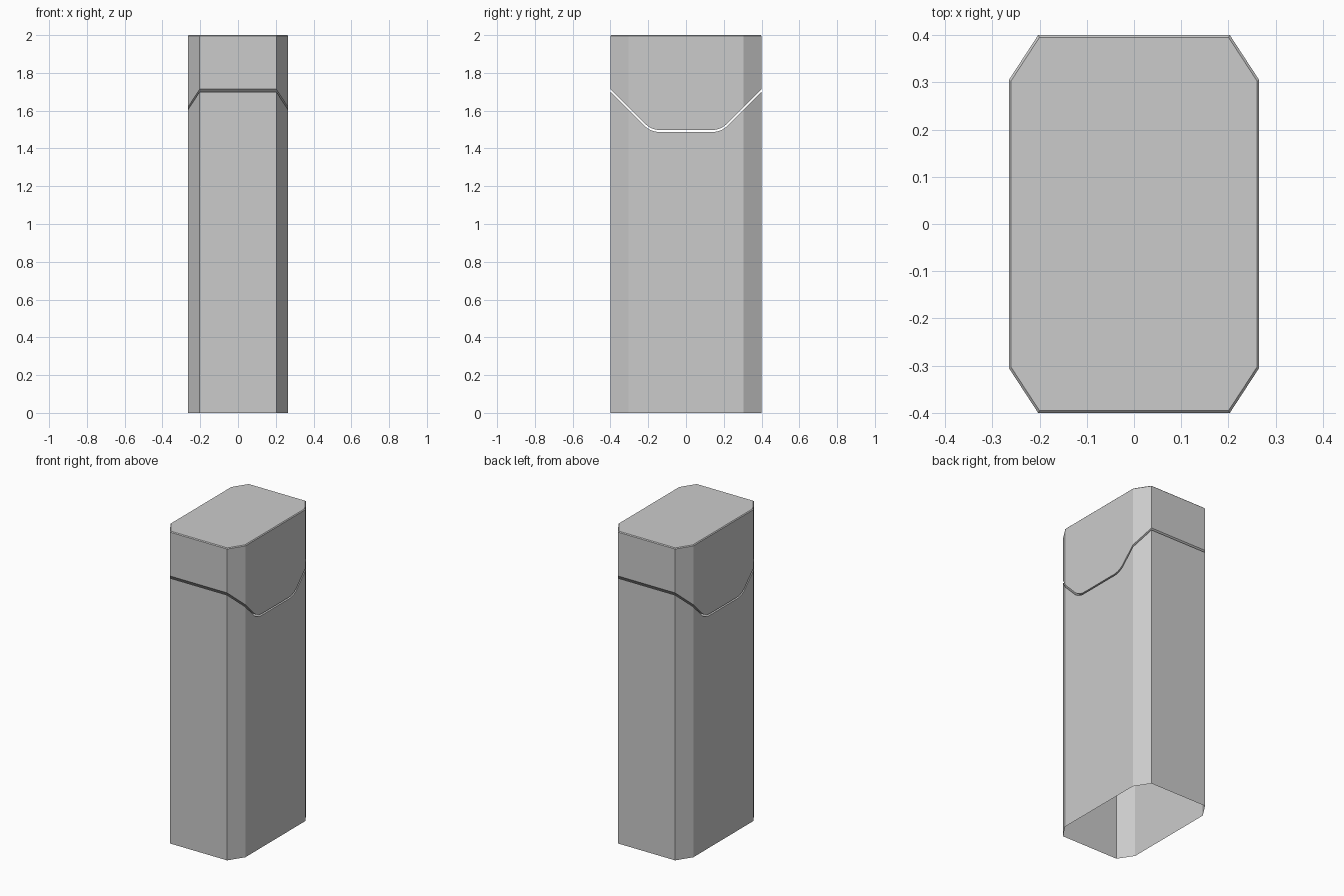
import bpy, bmesh

if "Cube" in bpy.data.objects:
    bpy.data.objects.remove(bpy.data.objects["Cube"])

HALF_Y, SIDE_Y = 0.4, 0.305      # ends of the box, ends of its broad sides
END_W, SIDE_W = 0.203, 0.265     # half widths at the ends and broad sides


def seam(z_end, z_flat, steps=6):
    """Seam curve (y, z): 45 degree slopes rounded into a flat middle."""
    kink = HALF_Y - (z_end - z_flat)
    a, b, c = (kink + 0.035, z_flat + 0.035), (kink, z_flat), (kink - 0.05, z_flat)
    half = [(HALF_Y, z_end), (SIDE_Y, z_end - (HALF_Y - SIDE_Y))]
    for i in range(steps + 1):
        t = i / steps
        half.append(tuple((1 - t) ** 2 * p + 2 * t * (1 - t) * q + t * t * r
                          for p, q, r in zip(a, b, c)))
    return [(-y, z) for y, z in half] + half[::-1]


def shell(name, curve, z_cap, closed):
    """Eight-sided box between the seam curve and a level z_cap."""
    bm = bmesh.new()
    rows = []
    for y, z in curve:
        w = END_W if abs(y) > SIDE_Y + 0.001 else SIDE_W
        rows.append([bm.verts.new(p) for p in
                     ((-w, y, z_cap), (-w, y, z), (w, y, z), (w, y, z_cap))])
    for r, s in zip(rows, rows[1:]):
        for i in range(3):
            bm.faces.new((r[i], r[i + 1], s[i + 1], s[i]))
    bm.faces.new(rows[0])
    bm.faces.new(rows[-1][::-1])
    if closed:
        cap = bm.faces.new([r[0] for r in rows] + [r[3] for r in rows[::-1]])
    bmesh.ops.recalc_face_normals(bm, faces=bm.faces[:])
    if closed:
        # Fine chamfer around the top
        bmesh.ops.inset_region(bm, faces=[cap], thickness=0.005, use_even_offset=True)
        bmesh.ops.translate(bm, verts=cap.verts[:], vec=(0, 0, 0.005))
    else:
        # Open-bottomed shell: make sure the walls face outwards
        wall = max(bm.faces, key=lambda f: f.calc_center_median().y)
        wall.normal_update()
        if wall.normal.y < 0:
            bmesh.ops.reverse_faces(bm, faces=bm.faces[:])
    mesh = bpy.data.meshes.new(name)
    bm.to_mesh(mesh)
    bm.free()
    ob = bpy.data.objects.new(name, mesh)
    bpy.context.collection.objects.link(ob)
    return ob


# Lower case, open underneath
shell("case_body", seam(1.700, 1.487), 0.0, False)

# Flip lid, separated by a thin seam
shell("flip_lid", seam(1.714, 1.497), 1.995, True)
